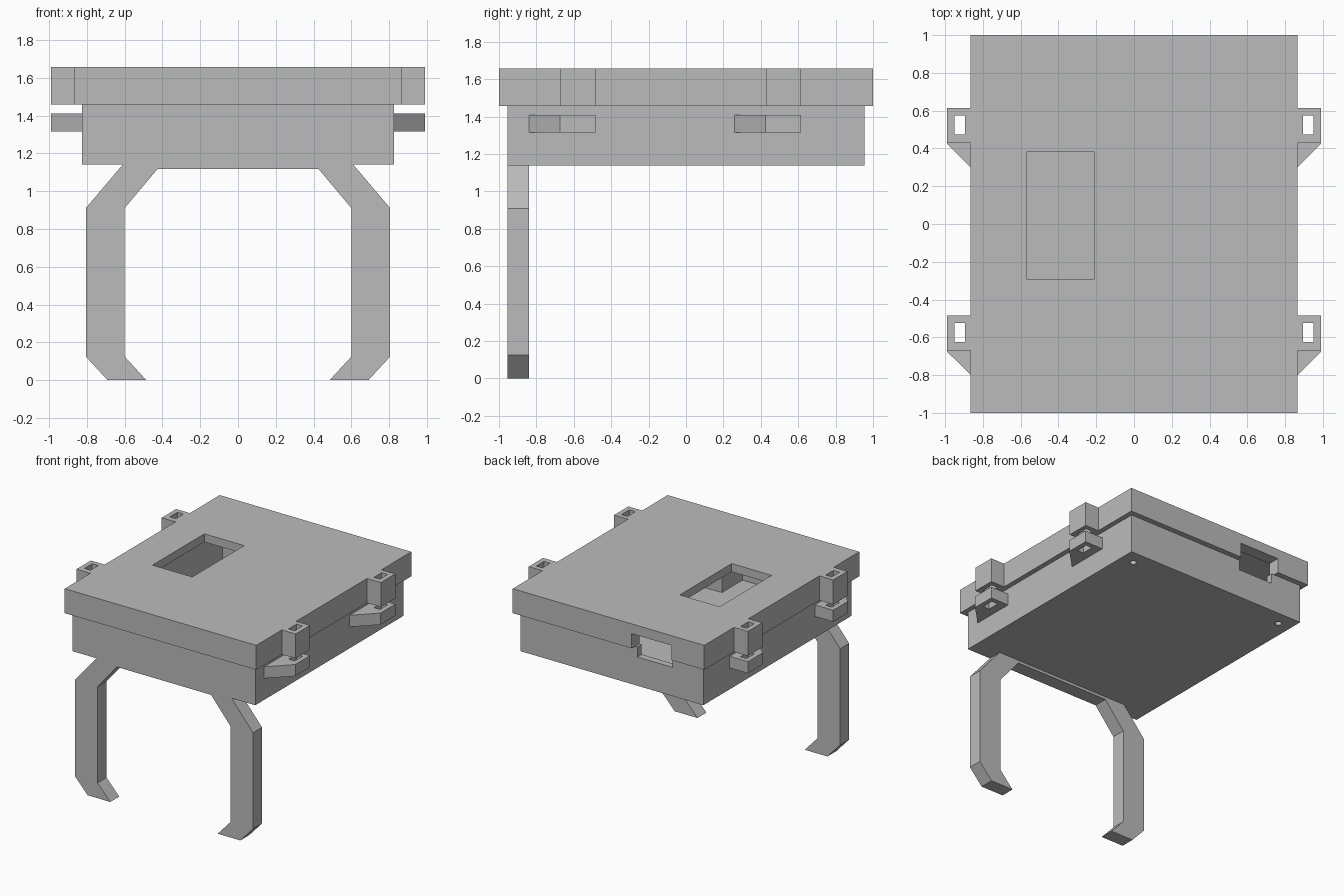
import bpy, bmesh

old = bpy.data.objects.get("Cube")
if old:
    bpy.data.objects.remove(old, do_unlink=True)

# Single flat grey plastic
grey = bpy.data.materials.new("grey plastic")
grey.use_nodes = True
colour = (0.5, 0.5, 0.5, 1)
grey.diffuse_color = colour
grey.node_tree.nodes["Principled BSDF"].inputs["Base Color"].default_value = colour


def finish(name, bm):
    bmesh.ops.recalc_face_normals(bm, faces=bm.faces)
    mesh = bpy.data.meshes.new(name)
    bm.to_mesh(mesh)
    bm.free()
    mesh.materials.append(grey)
    obj = bpy.data.objects.new(name, mesh)
    bpy.context.collection.objects.link(obj)
    return obj


def prism(name, outline, axis, lo, hi):
    """Extrude a flat outline along z (outline in x, y) or y (outline in x, z)."""
    bm = bmesh.new()
    place = (lambda a, b: (a, b, lo)) if axis == "z" else (lambda a, b: (a, lo, b))
    face = bm.faces.new([bm.verts.new(place(a, b)) for a, b in outline])
    moved = bmesh.ops.extrude_face_region(bm, geom=[face])["geom"]
    step = (0, 0, hi - lo) if axis == "z" else (0, hi - lo, 0)
    bmesh.ops.translate(bm, vec=step, verts=[v for v in moved if isinstance(v, bmesh.types.BMVert)])
    return finish(name, bm)


def box(name, x, y, z):
    return prism(name, [(x[0], y[0]), (x[1], y[0]), (x[1], y[1]), (x[0], y[1])], "z", *z)


def cylinder(name, x, y, z, radius):
    bm = bmesh.new()
    bmesh.ops.create_cone(bm, cap_ends=True, segments=20, radius1=radius, radius2=radius, depth=z[1] - z[0])
    bmesh.ops.translate(bm, vec=(x, y, sum(z) / 2), verts=bm.verts)
    return finish(name, bm)


def cut(target, *cutters):
    for cutter in cutters:
        cutter.hide_render = True
        mod = target.modifiers.new("cut", "BOOLEAN")
        mod.operation = "DIFFERENCE"
        mod.solver = "EXACT"
        mod.object = cutter
        bpy.context.view_layer.update()
        deps = bpy.context.evaluated_depsgraph_get()
        result = bpy.data.meshes.new_from_object(target.evaluated_get(deps))
        target.modifiers.clear()
        target.data = result
        bpy.data.objects.remove(cutter, do_unlink=True)


INNER_X, INNER_Y = (-0.77, 0.77), (-0.9, 0.9)
SPLIT = 1.457

# Hollow lower case with a port notch in the back and screw holes in the floor
case = box("case", (-0.825, 0.825), (-0.955, 0.955), (1.14, SPLIT))
cut(case,
    box("cavity", INNER_X, INNER_Y, (1.2, 1.6)),
    box("port", (-0.545, -0.23), (0.8, 1.1), (1.375, 1.6)),
    *[cylinder("screw_hole", x, 0.835, (1.1, 1.3), 0.025) for x in (-0.71, 0.71)])
box("inner_block", (0.12, 0.77), (-0.9, -0.635), (1.2, 1.44))

# Lid with a top window and a matching back notch
lid = box("lid", (-0.865, 0.865), (-1, 1), (SPLIT, 1.657))
cut(lid,
    box("lid_cavity", INNER_X, INNER_Y, (1.4, 1.59)),
    box("window", (-0.57, -0.21), (-0.29, 0.38), (1.5, 1.8)),
    box("lid_notch", (-0.57, -0.21), (0.8, 1.1), (1.4, 1.577)))

# Paired fastening tabs, lid and case, with a slot through both
for s, side in ((1, "left"), (-1, "right")):
    for y, end in ((0.43, "back"), (-0.67, "front")):
        top = y + 0.185

        def slot():
            return box("slot", sorted((s * 0.895, s * 0.95)), (y + 0.045, y + 0.145), (1.2, 1.8))

        upper = box(f"lid_tab_{end}_{side}", sorted((s * 0.865, s * 0.99)), (y, top), (SPLIT, 1.657))
        cut(upper, slot())
        outline = [(s * 0.825, y - 0.17), (s * 0.99, y - 0.005), (s * 0.99, top), (s * 0.825, top)]
        lower = prism(f"case_tab_{end}_{side}", outline, "z", 1.315, 1.41)
        cut(lower, slot())

# Bent legs joined by a thin bar under the front of the case
half = [(0.61, 1.14), (0.805, 0.91), (0.805, 0.125), (0.69, 0),
        (0.485, 0), (0.6, 0.125), (0.6, 0.91), (0.425, 1.118)]
prism("front_legs", half + [(-x, z) for x, z in reversed(half)], "y", -0.955, -0.84)
